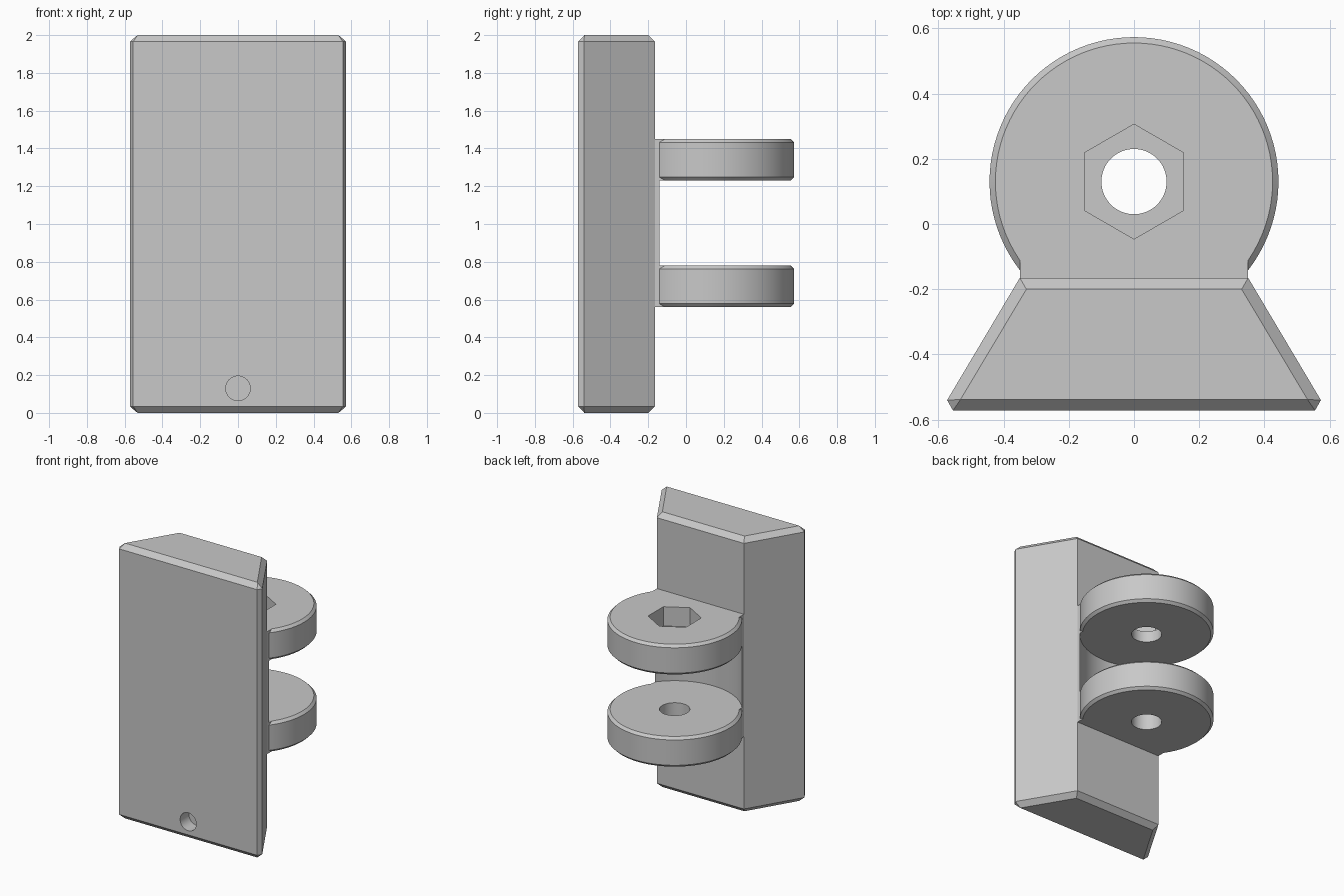
import bpy, bmesh, math

if "Cube" in bpy.data.objects:
    bpy.data.objects.remove(bpy.data.objects["Cube"], do_unlink=True)

grey = bpy.data.materials.new("plain grey")
grey.use_nodes = True
GREY = (0.58, 0.58, 0.58, 1)
grey.diffuse_color = GREY
grey.node_tree.nodes["Principled BSDF"].inputs["Base Color"].default_value = GREY

CENTRE_Y = 0.13
RADIUS = 0.443
CHAMFER = 0.018
LUGS = {"lower_lug": (0.56, 0.78), "upper_lug": (1.23, 1.45)}


def loft(name, rings):
    """Closed solid through rings of (points, z)."""
    bm = bmesh.new()
    loops = [[bm.verts.new((x, y, z)) for x, y in pts] for pts, z in rings]
    n = len(loops[0])
    for a, b in zip(loops, loops[1:]):
        for i in range(n):
            j = (i + 1) % n
            bm.faces.new((a[i], a[j], b[j], b[i]))
    bm.faces.new(loops[0][::-1])
    bm.faces.new(loops[-1])
    bmesh.ops.remove_doubles(bm, verts=bm.verts, dist=0.0005)
    bmesh.ops.recalc_face_normals(bm, faces=bm.faces)
    mesh = bpy.data.meshes.new(name)
    bm.to_mesh(mesh)
    bm.free()
    mesh.materials.append(grey)
    obj = bpy.data.objects.new(name, mesh)
    bpy.context.collection.objects.link(obj)
    return obj


def circle(r, n=96, cy=CENTRE_Y, turn=0.0):
    return [(r * math.cos(turn + math.tau * i / n),
             cy + r * math.sin(turn + math.tau * i / n)) for i in range(n)]


def prism(name, pts, z0, z1):
    return loft(name, [(pts, z0), (pts, z1)])


def boolean(obj, tool, operation):
    """Apply a boolean and remove the helper."""
    tool.hide_render = True
    mod = obj.modifiers.new(operation.lower(), "BOOLEAN")
    mod.object, mod.operation, mod.solver = tool, operation, "EXACT"
    bpy.context.view_layer.objects.active = obj
    bpy.ops.object.modifier_apply(modifier=mod.name)
    bpy.data.objects.remove(tool, do_unlink=True)


def mirrored(half):
    return half + [(-x, y) for x, y in reversed(half)]


# Wedge block, chamfered at both ends and on the front uprights
outline = mirrored([(0.555, -0.572), (0.573, -0.54), (0.35, -0.165)])
inset = mirrored([(0.532, -0.538), (0.532, -0.538), (0.33, -0.2)])
block = loft("wedge_block", [(inset, 0), (outline, 0.035),
                             (outline, 1.965), (inset, 2)])

# Neck that joins the lugs to the block
neck = mirrored([(0.35, -0.25), (0.35, -0.11)])
boolean(block, prism("neck", neck, 0.56, 1.45), "UNION")

# Round clearance over the whole lug height, later refilled by the lugs
boolean(block, prism("gap_cutter", circle(RADIUS), 0.78, 1.23), "DIFFERENCE")

# Blind hole low on the front face
bore = prism("front_hole_cutter", circle(0.065, 48, 0), -0.1, 0.2)
bore.rotation_euler.x = math.pi / 2
bore.location = (0, -0.572, 0.13)
bpy.context.view_layer.update()
boolean(block, bore, "DIFFERENCE")

# Round chamfered lugs
for name, (z0, z1) in LUGS.items():
    small, full = circle(RADIUS - CHAMFER), circle(RADIUS)
    lug = loft(name, [(small, z0), (full, z0 + CHAMFER),
                      (full, z1 - CHAMFER), (small, z1)])
    boolean(block, lug, "UNION")

# Pin hole through both lugs, and a hexagonal nut pocket on top
boolean(block, prism("pin_cutter", circle(0.1, 64), 0.5, 1.6), "DIFFERENCE")
boolean(block, prism("nut_cutter", circle(0.176, 6, turn=math.pi / 2), 1.31, 1.6),
        "DIFFERENCE")

block.name = "hinge_block"
block.select_set(True)
bpy.context.view_layer.objects.active = block
bpy.ops.object.shade_smooth_by_angle(angle=math.radians(20))
